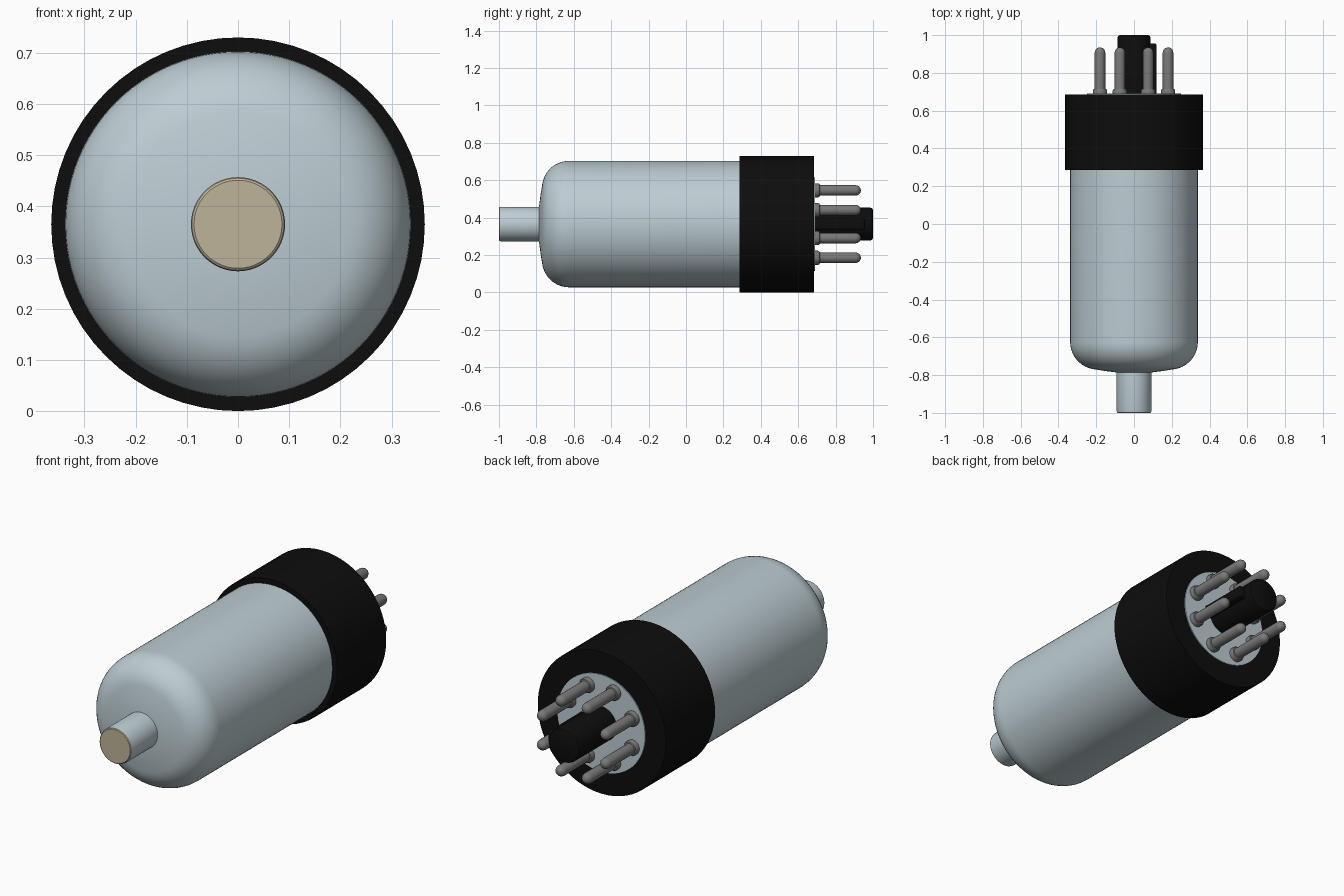
import bpy, bmesh, math
from mathutils import Vector

if "Cube" in bpy.data.objects:
    bpy.data.objects.remove(bpy.data.objects["Cube"], do_unlink=True)

AXIS_Z = 0.365  # height of the long axis


def material(name, rgb):
    m = bpy.data.materials.new(name)
    m.use_nodes = True
    m.diffuse_color = (*rgb, 1)
    bsdf = m.node_tree.nodes["Principled BSDF"]
    bsdf.inputs["Base Color"].default_value = (*rgb, 1)
    bsdf.inputs["Roughness"].default_value = 0.6
    return m


GLASS = material("pale grey glass", (0.51, 0.61, 0.65))
BLACK = material("black plastic", (0.004, 0.004, 0.004))
METAL = material("grey metal", (0.19, 0.19, 0.19))
TAN = material("tan tip", (0.52, 0.455, 0.32))


def finish(name, bm, mats, angle=35):
    bmesh.ops.recalc_face_normals(bm, faces=bm.faces)
    mesh = bpy.data.meshes.new(name)
    bm.to_mesh(mesh)
    bm.free()
    for m in mats:
        mesh.materials.append(m)
    ob = bpy.data.objects.new(name, mesh)
    bpy.context.collection.objects.link(ob)
    bpy.ops.object.select_all(action="DESELECT")
    ob.select_set(True)
    bpy.context.view_layer.objects.active = ob
    bpy.ops.object.shade_smooth_by_angle(angle=math.radians(angle))
    return ob


def lathe(name, profile, mats, segs=64, x=0.0, z=0.0, rule=None):
    """Revolve (y, radius) points about the long axis, capping both ends."""
    bm = bmesh.new()
    rings = []
    for y, r in profile:
        rings.append([bm.verts.new((x + r * math.cos(2 * math.pi * i / segs), y,
                                    AXIS_Z + z + r * math.sin(2 * math.pi * i / segs)))
                      for i in range(segs)])
    for a, b in zip(rings, rings[1:]):
        for i in range(segs):
            j = (i + 1) % segs
            bm.faces.new((a[i], a[j], b[j], b[i]))
    bm.faces.new(rings[0])
    bm.faces.new(rings[-1])
    if rule:
        for f in bm.faces:
            f.material_index = rule(f.calc_center_median())
    return finish(name, bm, mats)


# Glass envelope: gently domed front, rounded shoulder, straight wall
R, C = 0.338, 0.145
shoulder = [(-0.625 - C * math.sin(math.radians(a)),
             R - C + C * math.cos(math.radians(a))) for a in range(80, -1, -8)]
lathe("glass_envelope", [(-0.787, 0.05), (-0.785, 0.10), (-0.778, 0.155)]
      + shoulder + [(0.30, R)], [GLASS], 96)

# Stem at the front, with a tan end face
lathe("front_stem", [(-1.0, 0.086), (-0.997, 0.090), (-0.99, 0.092), (-0.77, 0.092)],
      [GLASS, TAN], 48, rule=lambda c: 1 if c.y < -0.994 else 0)

# Black collar and the pale disc that holds the pins
lathe("base_collar", [(0.285, 0.365), (0.685, 0.365)], [BLACK], 64)
lathe("pin_disc", [(0.66, 0.25), (0.69, 0.25)], [GLASS], 64)

# Eight pins, each with a small foot and a rounded end
pr, py = 0.028, 0.907
tip = [(py + pr * math.sin(math.radians(a)), pr * math.cos(math.radians(a)))
       for a in (0, 20, 40, 60, 78)]
foot = [(0.68, 0.038), (0.706, 0.038), (0.714, 0.034), (0.716, pr)]
for k in range(8):
    t = math.radians(22.5 + 45 * k)
    lathe(f"pin_{k + 1}", foot + tip, [METAL], 20,
          x=0.195 * math.cos(t), z=0.195 * math.sin(t))

# Central locating post with a keyed ridge on its left side
lathe("locating_post", [(0.68, 0.088), (0.985, 0.088), (0.995, 0.084), (1.0, 0.075)],
      [BLACK], 40)
bm = bmesh.new()
bmesh.ops.create_cube(bm, size=1)
bmesh.ops.scale(bm, vec=Vector((0.10, 0.275, 0.06)), verts=bm.verts)
bmesh.ops.translate(bm, vec=Vector((0.07, 0.8175, AXIS_Z)), verts=bm.verts)
bmesh.ops.bevel(bm, geom=bm.edges[:], offset=0.01, segments=3, affect="EDGES", profile=0.5)
finish("locating_ridge", bm, [BLACK])
